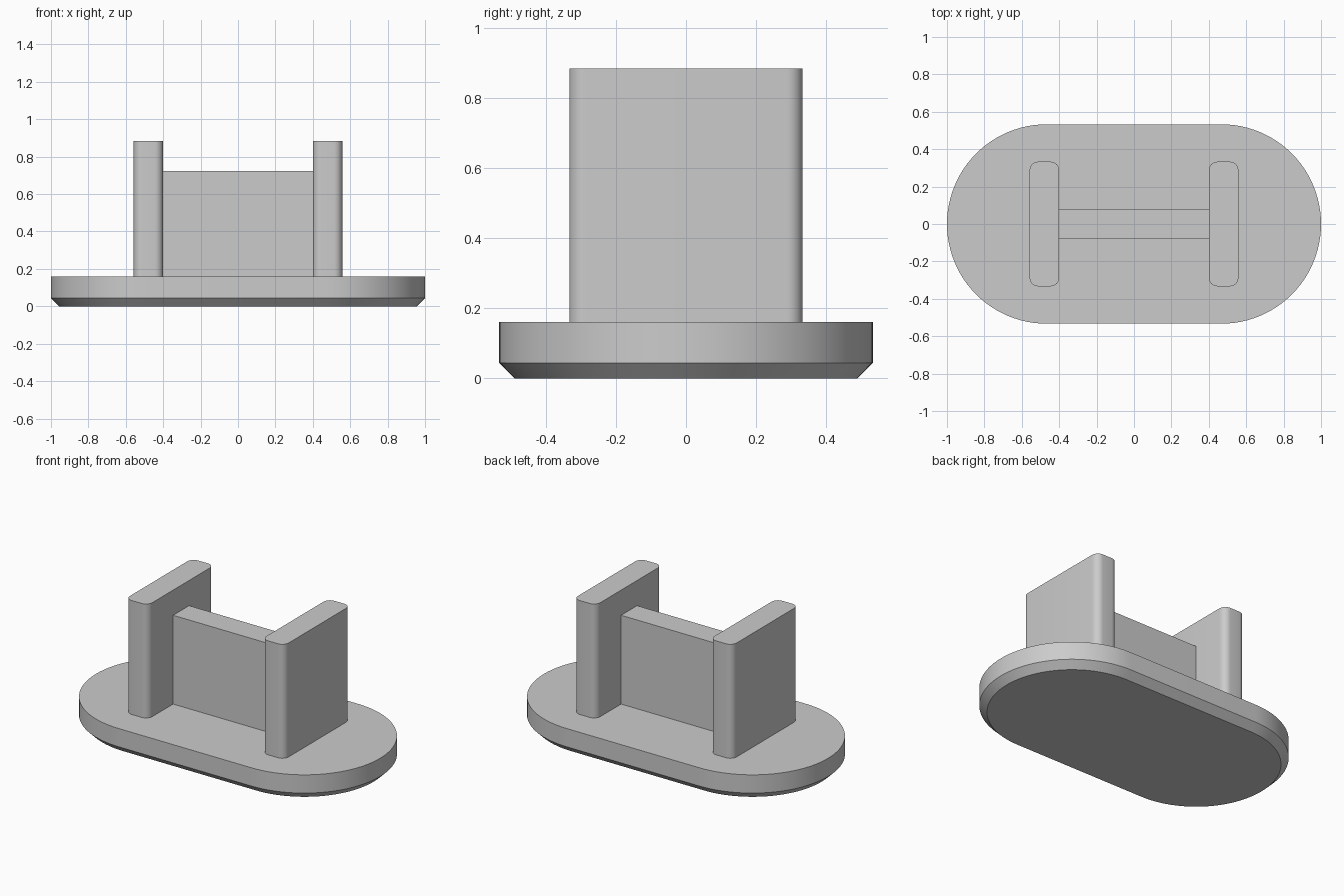
import bpy, bmesh
from math import pi, cos, sin, radians

cube = bpy.data.objects.get("Cube")
if cube:
    bpy.data.objects.remove(cube, do_unlink=True)

grey = bpy.data.materials.new("plain_grey")
grey.use_nodes = True
colour = (0.6, 0.6, 0.6, 1)
grey.diffuse_color = colour
grey.node_tree.nodes["Principled BSDF"].inputs["Base Color"].default_value = colour


def outline(half_x, half_y, radius, steps):
    """Rounded rectangle, counter-clockwise."""
    points = []
    for quarter, (sx, sy) in enumerate([(1, 1), (-1, 1), (-1, -1), (1, -1)]):
        for i in range(steps + 1):
            a = (quarter + i / steps) * pi / 2
            points.append((sx * (half_x - radius) + radius * cos(a),
                           sy * (half_y - radius) + radius * sin(a)))
    return points


def loft(name, layers, x=0):
    """Solid through a stack of (outline, height) layers."""
    bm = bmesh.new()
    rings = [[bm.verts.new((px, py, z)) for px, py in pts] for pts, z in layers]
    for low, high in zip(rings, rings[1:]):
        for i in range(len(low)):
            j = (i + 1) % len(low)
            bm.faces.new((low[i], low[j], high[j], high[i]))
    bm.faces.new(rings[0][::-1])
    bm.faces.new(rings[-1])
    bmesh.ops.remove_doubles(bm, verts=bm.verts, dist=1e-5)
    bmesh.ops.recalc_face_normals(bm, faces=bm.faces)
    mesh = bpy.data.meshes.new(name)
    bm.to_mesh(mesh)
    bm.free()
    mesh.materials.append(grey)
    obj = bpy.data.objects.new(name, mesh)
    obj.location.x = x
    bpy.context.collection.objects.link(obj)
    bpy.ops.object.select_all(action="DESELECT")
    obj.select_set(True)
    bpy.context.view_layer.objects.active = obj
    bpy.ops.object.shade_smooth_by_angle(angle=radians(30))
    return obj


# Oval base with a chamfered underside
base_top, chamfer, length, radius = 0.16, 0.044, 1.0, 0.533
rim = outline(length, radius, radius, 24)
foot = outline(length - chamfer, radius - chamfer, radius - chamfer, 24)
loft("base", [(foot, 0), (rim, chamfer), (rim, base_top)])

# Upright end plates with rounded vertical edges
plate = outline(0.079, 0.333, 0.045, 8)
for name, side in (("left_plate", 1), ("right_plate", -1)):
    loft(name, [(plate, base_top), (plate, 0.884)], side * 0.479)

# Web joining the two plates
web = [(0.4, 0.08), (-0.4, 0.08), (-0.4, -0.08), (0.4, -0.08)]
loft("web", [(web, base_top), (web, 0.724)])
